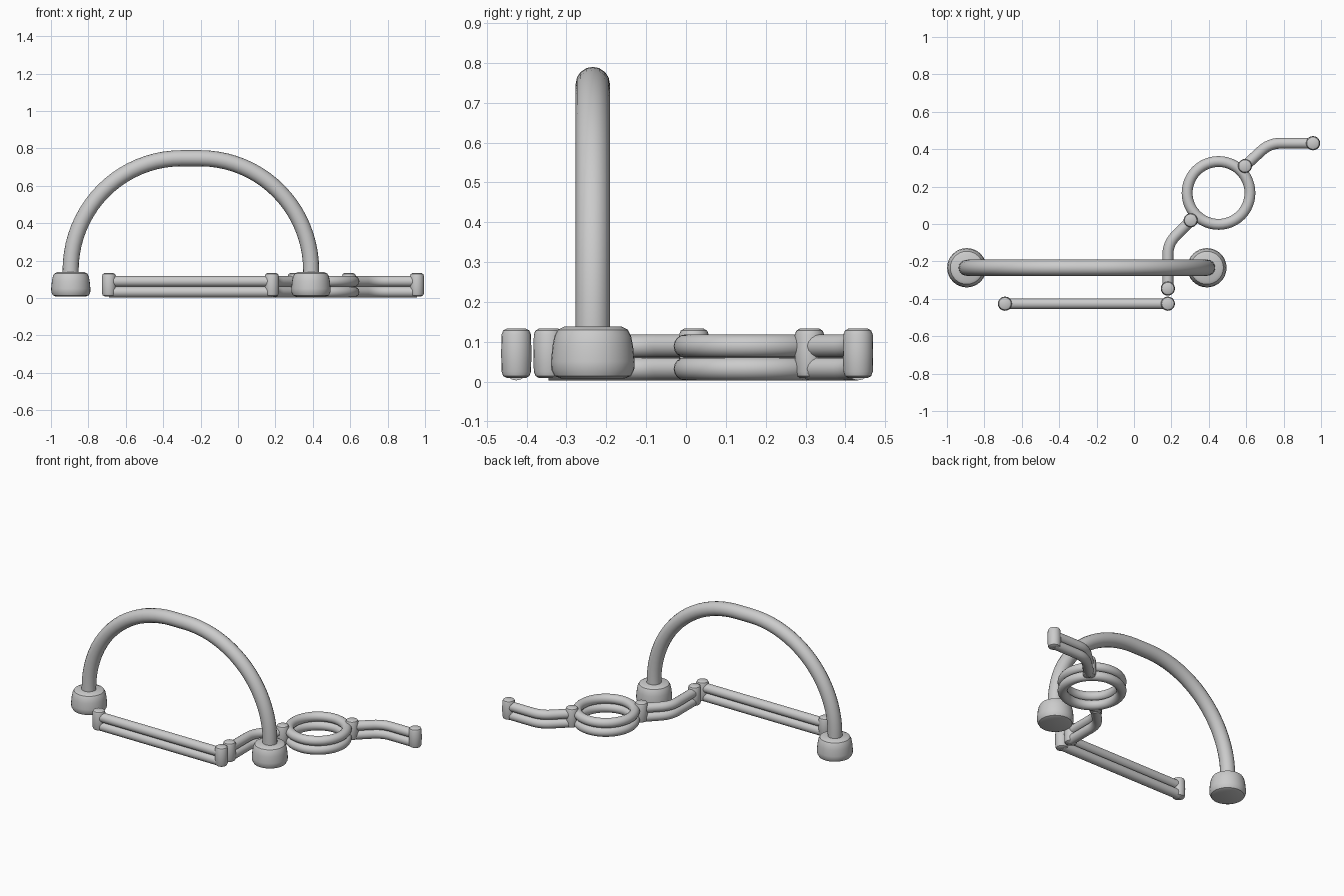
import bpy, bmesh
from math import sin, cos, pi
from mathutils import Vector

if "Cube" in bpy.data.objects:
    bpy.data.objects.remove(bpy.data.objects["Cube"])

LEVELS = (0.032, 0.089)   # heights of the two stacked rails
RAIL_R = 0.029


def tube(name, points, radius, cyclic=False):
    """Round tube along a list of points, converted to a smooth mesh."""
    cu = bpy.data.curves.new(name, 'CURVE')
    cu.dimensions = '3D'
    sp = cu.splines.new('POLY')
    sp.points.add(len(points) - 1)
    for p, co in zip(sp.points, points):
        p.co = (*co, 1)
    sp.use_cyclic_u = cyclic
    cu.bevel_depth = radius
    cu.bevel_resolution = 6
    cu.use_fill_caps = True
    ob = bpy.data.objects.new(name, cu)
    bpy.context.collection.objects.link(ob)
    activate(ob)
    bpy.ops.object.convert(target='MESH')
    bpy.ops.object.shade_smooth_by_angle()


def activate(ob):
    bpy.ops.object.select_all(action='DESELECT')
    ob.select_set(True)
    bpy.context.view_layer.objects.active = ob


def lathe(name, profile, x, y, steps=32):
    """Solid of revolution from (radius, z) points."""
    bm = bmesh.new()
    vs = [bm.verts.new((r, 0, z)) for r, z in profile]
    es = [bm.edges.new(pair) for pair in zip(vs, vs[1:])]
    bmesh.ops.spin(bm, geom=vs + es, cent=(0, 0, 0), axis=(0, 0, 1),
                   angle=2 * pi, steps=steps)
    bmesh.ops.remove_doubles(bm, verts=bm.verts, dist=1e-4)
    bmesh.ops.recalc_face_normals(bm, faces=bm.faces)
    me = bpy.data.meshes.new(name)
    bm.to_mesh(me)
    bm.free()
    ob = bpy.data.objects.new(name, me)
    ob.location = (x, y, 0)
    bpy.context.collection.objects.link(ob)
    activate(ob)
    bpy.ops.object.shade_smooth_by_angle()


def rounded_path(start, corner, end, cut=0.06, n=6):
    """Two straight legs joined by a soft bend."""
    a, b, c = Vector(start), Vector(corner), Vector(end)
    p = b + (a - b).normalized() * cut
    q = b + (c - b).normalized() * cut
    bend = [p.lerp(b, i / n).lerp(b.lerp(q, i / n), i / n) for i in range(n + 1)]
    return [a] + bend + [c]


def double_rail(name, path, cyclic=False):
    for level, z in zip(("lower", "upper"), LEVELS):
        tube(f"{name}_{level}", [(p[0], p[1], z) for p in path], RAIL_R, cyclic)


# Tall arch: two quarter arcs with a short flat crown
AX, AY, R, FLAT, SPRING = -0.252, -0.234, 0.593, 0.05, 0.148
arch = [(AX + FLAT + R, AY, 0.05)]
for i in range(41):
    t = pi * i / 40
    side = FLAT if i < 20 else -FLAT
    if i == 20:
        arch.append((AX + FLAT, AY, SPRING + R + 0.006))
    arch.append((AX + side + R * cos(t), AY, SPRING + (R + 0.006) * sin(t)))
arch.append((AX - FLAT - R, AY, 0.05))
tube("arch", arch, 0.043)

# Arch feet
foot = [(0, 0.008), (0.08, 0.008), (0.096, 0.014), (0.104, 0.03), (0.105, 0.05),
        (0.101, 0.09), (0.096, 0.115), (0.088, 0.13), (0.072, 0.138), (0, 0.138)]
for s in (-1, 1):
    lathe("arch_foot", foot, AX + s * 0.642, AY)

# Double rails: straight run, two bent links and the ring
double_rail("straight_rail", [(-0.69, -0.426), (0.181, -0.426)])
double_rail("bent_rail_front", rounded_path((0.181, -0.345), (0.181, -0.105), (0.305, 0.02)))
double_rail("bent_rail_back", rounded_path((0.593, 0.31), (0.725, 0.432), (0.957, 0.432)))
double_rail("ring_rail", [(0.452 + 0.168 * cos(2 * pi * i / 48),
                           0.166 + 0.168 * sin(2 * pi * i / 48)) for i in range(48)], True)

# Rounded connector posts
post = [(0, 0.009), (0.024, 0.009), (0.033, 0.014), (0.037, 0.025), (0.038, 0.07),
        (0.037, 0.118), (0.033, 0.128), (0.024, 0.133), (0, 0.133)]
for x, y in [(-0.69, -0.426), (0.181, -0.426), (0.181, -0.345),
             (0.303, 0.02), (0.593, 0.31), (0.957, 0.432)]:
    lathe("connector_post", post, x, y, 20)
